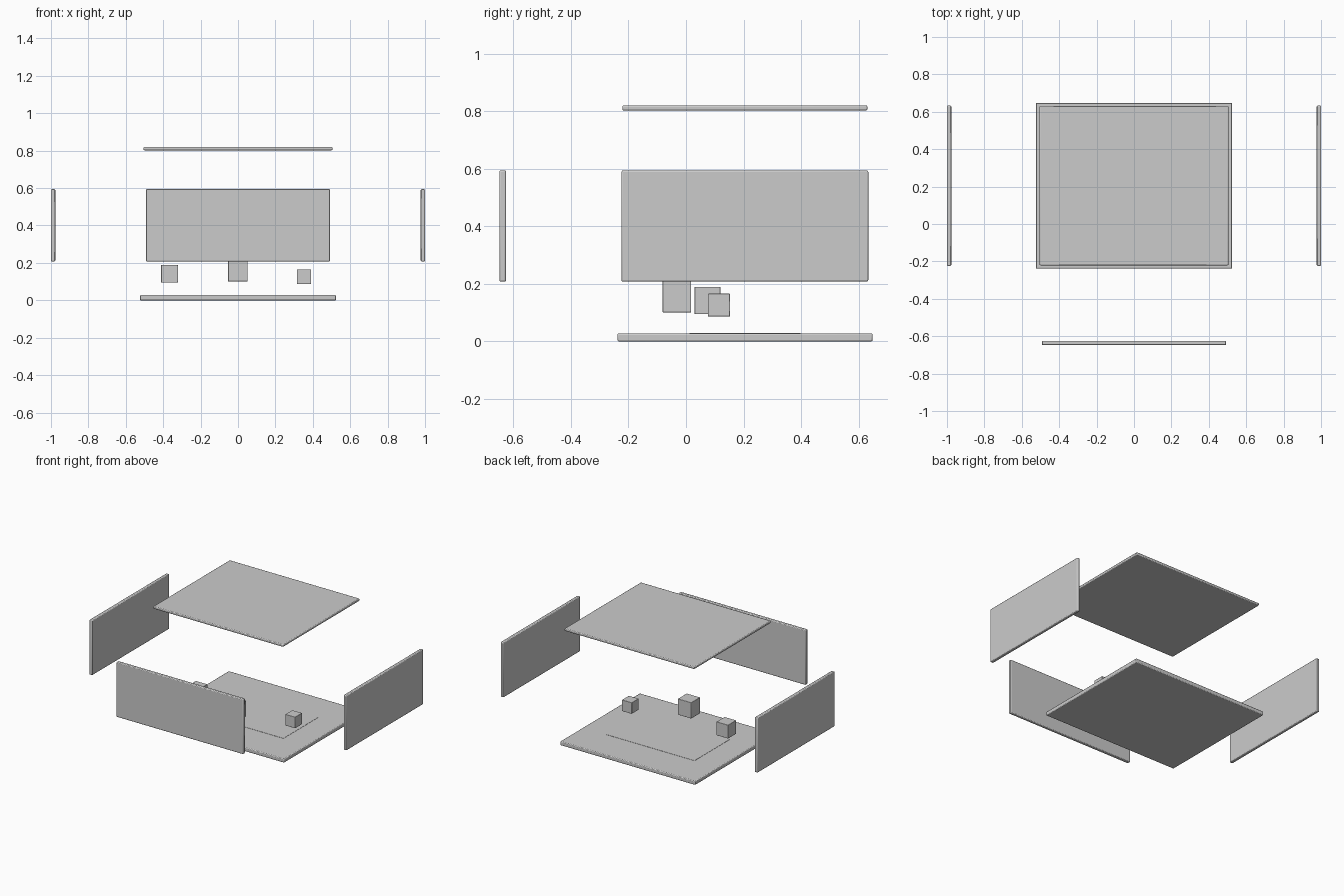
import bpy

if "Cube" in bpy.data.objects:
    bpy.data.objects.remove(bpy.data.objects["Cube"])


def box(name, x, y, z, bevel=0.0):
    """Box from (min, max) ranges on each axis, optionally with softened edges."""
    bpy.ops.mesh.primitive_cube_add(
        size=1, location=[(r[0] + r[1]) / 2 for r in (x, y, z)])
    ob = bpy.context.object
    ob.name = name
    ob.scale = [r[1] - r[0] for r in (x, y, z)]
    bpy.ops.object.transform_apply(location=False, rotation=False, scale=True)
    if bevel:
        mod = ob.modifiers.new("edge_bevel", 'BEVEL')
        mod.width = bevel
        mod.segments = 2
        bpy.ops.object.shade_smooth_by_angle()
    return ob


# Bottom and top plates
box("base_plate", (-0.525, 0.525), (-0.238, 0.648), (0.0, 0.028), 0.005)
box("top_lid", (-0.505, 0.505), (-0.221, 0.630), (0.802, 0.820), 0.005)

# Thin mat set on the base
box("floor_mat", (-0.345, 0.345), (0.012, 0.398), (0.02, 0.0295))

# Exploded wall panels
box("front_panel", (-0.493, 0.493), (-0.648, -0.625), (0.208, 0.594), 0.005)
for side, s in (("left", -1), ("right", 1)):
    box(side + "_panel", sorted((s * 0.977, s * 1.0)),
        (-0.224, 0.633), (0.208, 0.594), 0.005)

# Floating blocks
box("left_block", (-0.411, -0.321), (0.030, 0.120), (0.095, 0.190), 0.002)
box("middle_block", (-0.053, 0.051), (-0.081, 0.018), (0.101, 0.213), 0.002)
box("right_block", (0.315, 0.391), (0.076, 0.153), (0.087, 0.166), 0.002)
